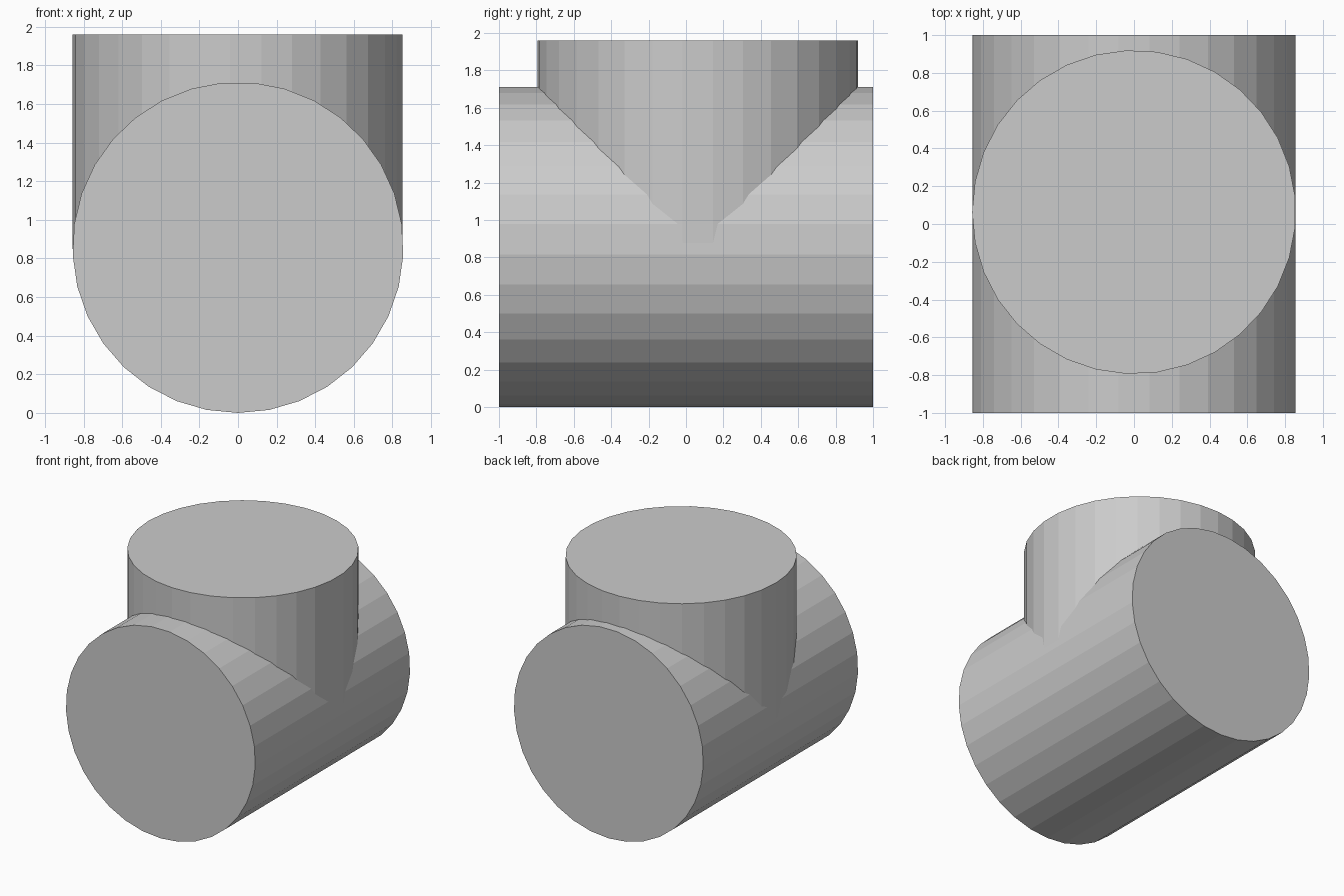
import bpy
from math import radians

if "Cube" in bpy.data.objects:
    bpy.data.objects.remove(bpy.data.objects["Cube"])

R, SIDES = 0.857, 33


def cylinder(name, depth, location, rotation):
    bpy.ops.mesh.primitive_cylinder_add(vertices=SIDES, radius=R, depth=depth,
                                        location=location, rotation=rotation)
    obj = bpy.context.object
    obj.name = name
    bpy.ops.object.transform_apply(location=True, rotation=True, scale=True)
    return obj


# Horizontal run along y, one corner of the polygon resting on the ground
main_pipe = cylinder("main_pipe", 2.0, (0, 0, R), (radians(90), radians(180), 0))
low = min(v.co.z for v in main_pipe.data.vertices)
top = max(v.co.z for v in main_pipe.data.vertices)
if low > 0.001:  # keep the corner at the bottom, the flat at the top
    for v in main_pipe.data.vertices:
        v.co.z = 2 * R - v.co.z

# Upright branch, slightly off centre, one polygon corner towards -x
base_z, top_z = 0.85, 1.96
branch_pipe = cylinder("branch_pipe", top_z - base_z,
                       (0, 0.063, (base_z + top_z) / 2), (0, 0, radians(90)))

# Fuse both pipes into one tee
union = main_pipe.modifiers.new("join_branch", 'BOOLEAN')
union.operation = 'UNION'
union.solver = 'EXACT'
union.object = branch_pipe
bpy.context.view_layer.objects.active = main_pipe
bpy.ops.object.modifier_apply(modifier=union.name)
bpy.data.objects.remove(branch_pipe, do_unlink=True)
main_pipe.name = "pipe_tee"

# Rest exactly on the ground (flipping a polygon also flips its winding)
import bmesh
bm = bmesh.new()
bm.from_mesh(main_pipe.data)
bmesh.ops.recalc_face_normals(bm, faces=bm.faces)
bm.to_mesh(main_pipe.data)
bm.free()
